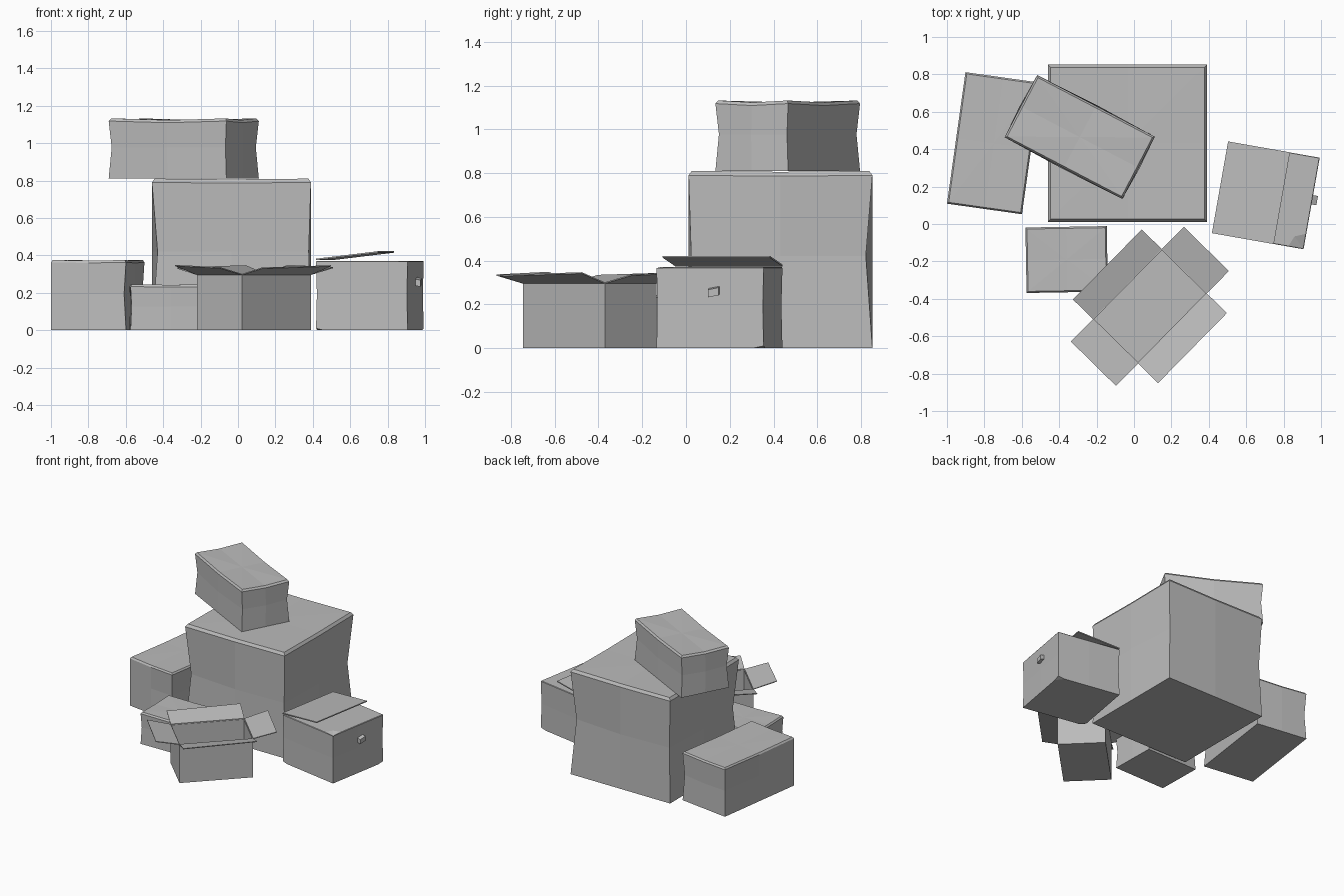
import bpy, bmesh, math
from mathutils import Vector, Matrix

cube = bpy.data.objects.get("Cube")
if cube:
    bpy.data.objects.remove(cube)

GREY = (0.5, 0.5, 0.5, 1)
mat = bpy.data.materials.new("plain grey card")
mat.use_nodes = True
mat.diffuse_color = GREY
mat.node_tree.nodes["Principled BSDF"].inputs["Base Color"].default_value = GREY

# Outline directions: corners and edge middles, anticlockwise from front left
RING = [(-1, -1), (0, -1), (1, -1), (1, 0), (1, 1), (0, 1), (-1, 1), (-1, 0)]


def finish(bm, name, loc, angle):
    bmesh.ops.recalc_face_normals(bm, faces=bm.faces)
    mesh = bpy.data.meshes.new(name)
    bm.to_mesh(mesh)
    bm.free()
    mesh.materials.append(mat)
    obj = bpy.data.objects.new(name, mesh)
    obj.location = loc
    obj.rotation_euler.z = math.radians(angle)
    bpy.context.collection.objects.link(obj)
    return obj


def closed_box(name, size, loc, angle=0, pinch=(0.01,) * 4, bulge=0.0, sag=0.0, rim=0.012, dents=()):
    """Worn carton: corners pinched at mid height, soft rim, sagging lid, dented corners."""
    w, d, h = size
    bm = bmesh.new()
    rings = []
    for level, z in enumerate((0, h * 0.52, h - rim, h)):
        ring = []
        for i, (sx, sy) in enumerate(RING):
            inset, drop = 0, 0
            if level == 1:
                inset = pinch[i // 2] if i % 2 == 0 else -bulge
            if level == 3:
                inset = rim * 0.7
            if level >= 2 and i % 2:
                drop = sag
            ring.append(bm.verts.new((sx * (w / 2 - inset), sy * (d / 2 - inset), z - drop)))
        rings.append(ring)
    for low, high in zip(rings, rings[1:]):
        for i in range(8):
            j = (i + 1) % 8
            bm.faces.new((low[i], low[j], high[j], high[i]))
    bm.faces.new(rings[0][::-1])
    centre = bm.verts.new((0, 0, h - sag))
    for i in range(8):
        bm.faces.new((rings[3][i], rings[3][(i + 1) % 8], centre))
    # Crushed corners keep their outline but shift in height
    for corner, top, reach, shift in dents:
        v = rings[3 if top else 0][corner * 2]
        old = v.co.copy()
        made = bmesh.ops.bevel(bm, geom=[v], offset=reach, segments=1, affect='VERTICES')
        for tip in bmesh.ops.poke(bm, faces=made["faces"])["verts"]:
            tip.co = old + Vector((0, 0, shift))
    return finish(bm, name, loc, angle)


def panel(name, hinge_a, hinge_b, reach, loc, angle, thick=0.006, skew=0.0):
    """Thin flap that starts on a hinge line and leads off along the reach vector."""
    a, b, r = Vector(hinge_a), Vector(hinge_b), Vector(reach)
    bend = Vector((0, 0, skew))
    bm = bmesh.new()
    corners = (a, b, b + r + bend, a + r - bend)
    low = [bm.verts.new(p) for p in corners]
    high = [bm.verts.new(p + Vector((0, 0, thick))) for p in corners]
    bm.faces.new(low[::-1])
    bm.faces.new(high)
    for i in range(4):
        j = (i + 1) % 4
        bm.faces.new((low[i], low[j], high[j], high[i]))
    return finish(bm, name, loc, angle)


# Closed cartons
closed_box("large_box", (0.85, 0.84, 0.81), (-0.035, 0.432, 0),
           pinch=(0.03, 0.012, 0.03, 0.015), rim=0.02, sag=0.004)
closed_box("top_box", (0.71, 0.375, 0.322), (-0.29, 0.465, 0.81), -27.6,
           pinch=(0.012,) * 4, bulge=0.006, sag=0.009, rim=0.014)
closed_box("left_box", (0.405, 0.71, 0.375), (-0.75, 0.432, 0), -8,
           pinch=(0, 0.012, 0.01, 0.01), sag=0.004)
closed_box("small_box", (0.435, 0.35, 0.245), (-0.36, -0.19, 0), 1,
           pinch=(0.006,) * 4, sag=0.003)

# Right carton with a lifted lid flap and a torn tab on its side
right_loc, right_turn = (0.705, 0.153, 0), -10
closed_box("right_box", (0.497, 0.497, 0.37), right_loc, right_turn, pinch=(0.004,) * 4, rim=0.004,
           dents=((1, True, 0.08, -0.025), (2, False, 0.05, 0.01), (0, False, 0.04, 0.01)))
panel("right_box_flap", (-0.249, -0.249, 0.374), (-0.249, 0.249, 0.374), (0.336, 0, 0.04),
      right_loc, right_turn, thick=0.008)
panel("right_box_tab", (0.24, -0.005, 0.24), (0.24, 0.045, 0.25), (0.035, 0, -0.008),
      right_loc, right_turn, thick=0.035)

# Open carton: a shell without its lid
open_loc, open_turn = (0.085, -0.44, 0), 45.5
L, W, H = 0.525, 0.338, 0.295
bm = bmesh.new()
bmesh.ops.create_cube(bm, size=1, matrix=Matrix.Translation((0, 0, H / 2)) @ Matrix.Diagonal((L, W, H, 1)))
bmesh.ops.delete(bm, geom=[f for f in bm.faces if f.normal.z > 0.5], context='FACES')
shell = finish(bm, "open_box", open_loc, open_turn)
solid = shell.modifiers.new("card thickness", 'SOLIDIFY')
solid.thickness = 0.006
solid.offset = -1

# Four flaps folded outwards and up
for side, word in ((-1, "front"), (1, "back")):
    y = side * W / 2
    panel(f"open_box_{word}_long_flap", (-L / 2, y, H), (L / 2, y, H),
          (0, side * 0.15, 0.04), open_loc, open_turn, skew=0.006)
    x = side * L / 2
    panel(f"open_box_{word}_short_flap", (x, -W / 2, H), (x, W / 2, H),
          (side * 0.168, 0, 0.042), open_loc, open_turn, skew=0.006)
